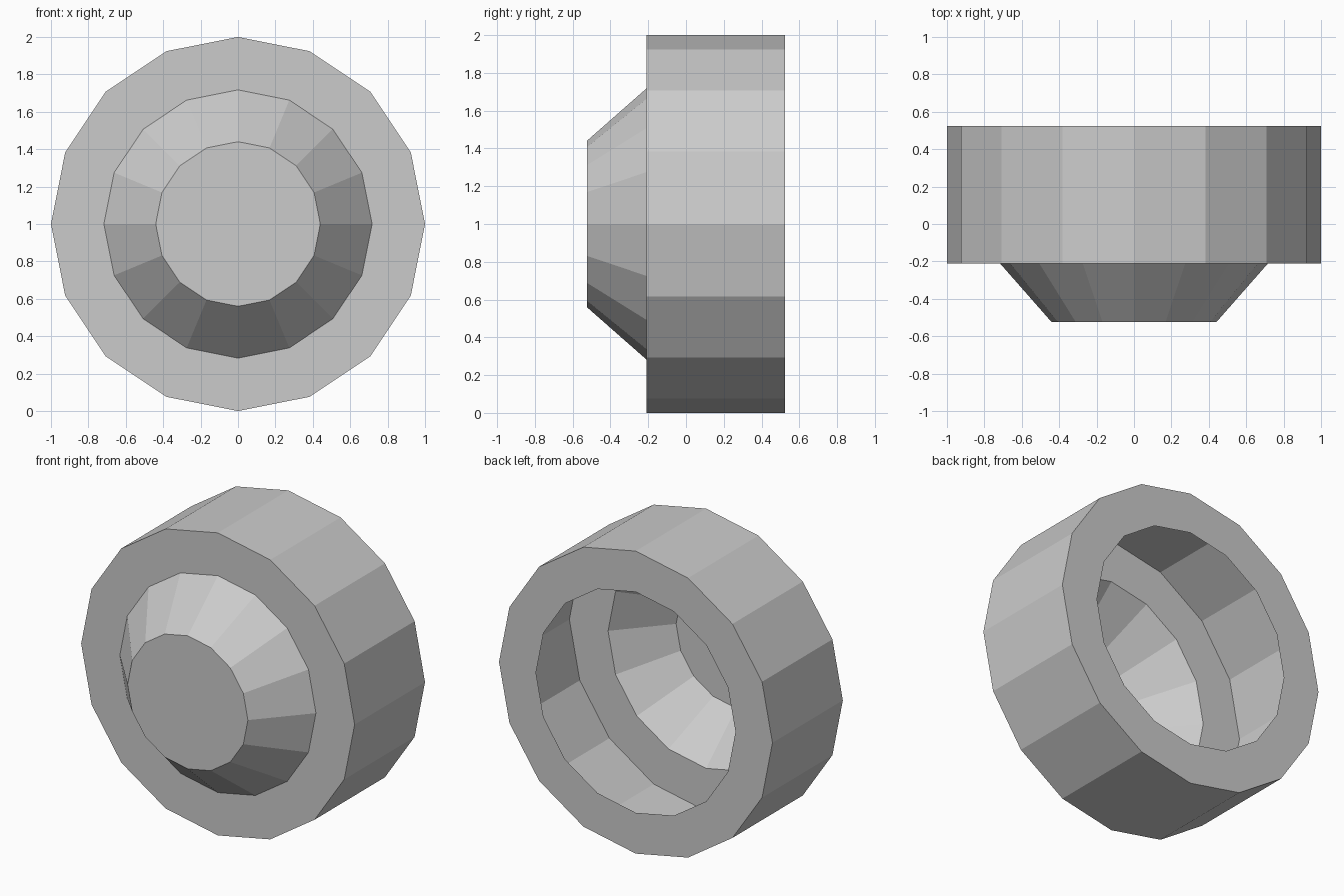
import bpy, bmesh, math

if "Cube" in bpy.data.objects:
    bpy.data.objects.remove(bpy.data.objects["Cube"])

SIDES = 16
# Profile as (radius, y), from the rim of the open back to the front cap
PROFILE = [(0.73, 0.525), (1.0, 0.525), (1.0, -0.21), (0.717, -0.21), (0.44, -0.525)]

bm = bmesh.new()


def ring(radius, y):
    angles = [2 * math.pi * i / SIDES for i in range(SIDES)]
    return [bm.verts.new((radius * math.cos(a), y, 1 + radius * math.sin(a))) for a in angles]


# Thin hollow shell: back rim, drum wall, front rim, tapered nose
rings = [ring(r, y) for r, y in PROFILE]
for a, b in zip(rings, rings[1:]):
    for i in range(SIDES):
        j = (i + 1) % SIDES
        bm.faces.new((a[i], a[j], b[j], b[i]))

# Flat front cap
bm.faces.new(rings[-1])

# Face everything outward
bm.normal_update()
for f in bm.faces:
    c = f.calc_center_median()
    if f.normal.x * c.x + f.normal.y * c.y + f.normal.z * (c.z - 1) < 0:
        f.normal_flip()

mesh = bpy.data.meshes.new("lamp_housing")
bm.to_mesh(mesh)
bm.free()
housing = bpy.data.objects.new("lamp_housing", mesh)
bpy.context.collection.objects.link(housing)
